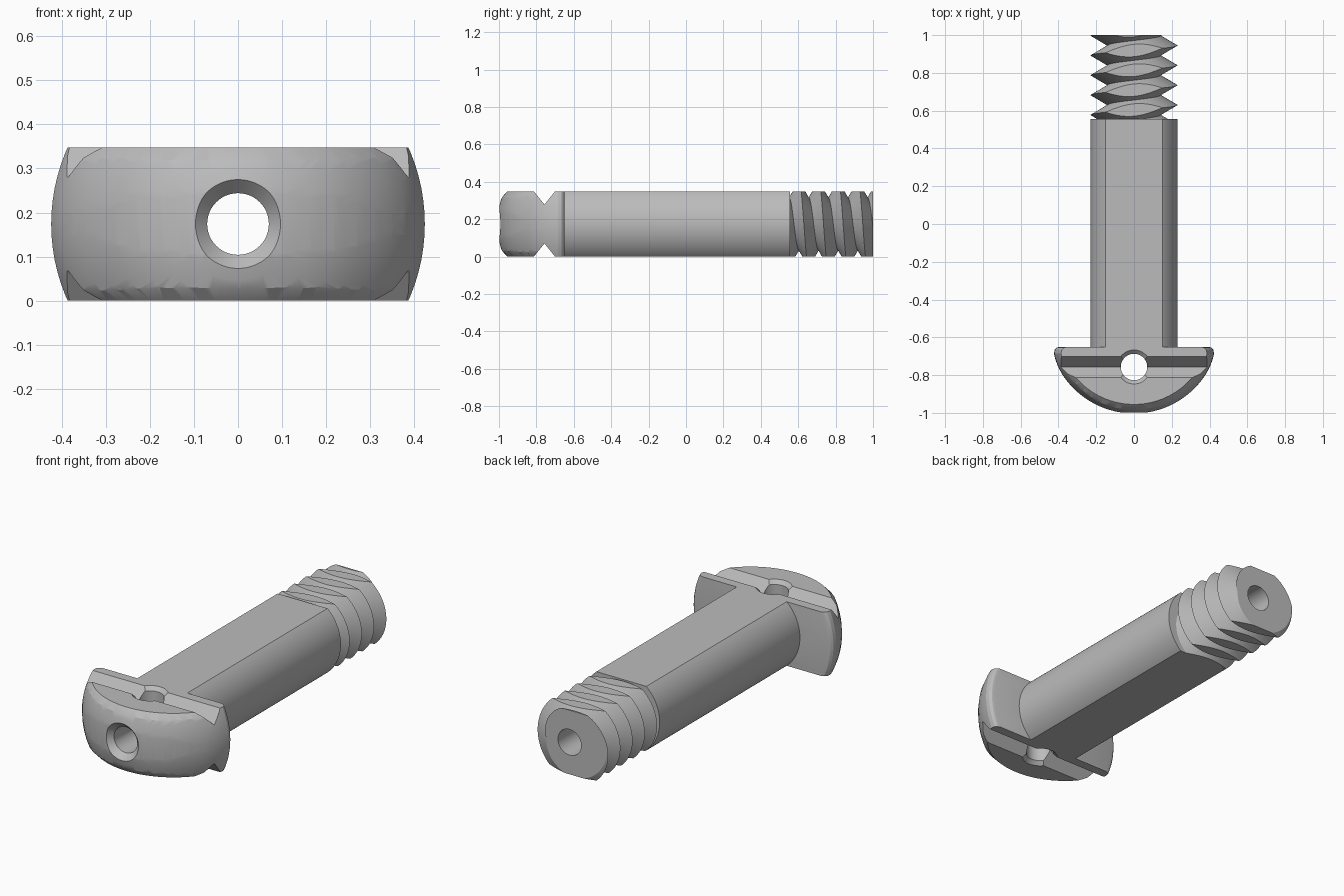
import bpy, bmesh, math

if "Cube" in bpy.data.objects:
    bpy.data.objects.remove(bpy.data.objects["Cube"])

HALF = 0.174          # half thickness between the two flats
HOLE_Y = -0.757       # groove and cross hole position

steel = bpy.data.materials.new("grey_steel")
steel.diffuse_color = (0.5, 0.5, 0.5, 1)
steel.use_nodes = True
steel.node_tree.nodes["Principled BSDF"].inputs["Base Color"].default_value = steel.diffuse_color


def make(name, bm):
    bmesh.ops.recalc_face_normals(bm, faces=bm.faces[:])
    me = bpy.data.meshes.new(name)
    bm.to_mesh(me)
    bm.free()
    ob = bpy.data.objects.new(name, me)
    bpy.context.collection.objects.link(ob)
    return ob


def loft(name, rings):
    """Closed solid through rings that have equal point counts."""
    bm = bmesh.new()
    vs = [[bm.verts.new(p) for p in ring] for ring in rings]
    n = len(vs[0])
    for a, b in zip(vs, vs[1:]):
        for i in range(n):
            j = (i + 1) % n
            bm.faces.new((a[i], a[j], b[j], b[i]))
    bm.faces.new(vs[0][::-1])
    bm.faces.new(vs[-1])
    return make(name, bm)


def turned(name, profile, n=64, axis="y", cy=0.0):
    """Solid of revolution from (radius, height) pairs."""
    ts = [2 * math.pi * i / n for i in range(n)]
    if axis == "y":
        rings = [[(r * math.cos(t), h, HALF + r * math.sin(t)) for t in ts] for r, h in profile]
    else:
        rings = [[(r * math.cos(t), cy + r * math.sin(t), h) for t in ts] for r, h in profile]
    return loft(name, rings)


def box(name, x, y0, y1, z0, z1):
    return loft(name, [[(-x, y0, z), (x, y0, z), (x, y1, z), (-x, y1, z)] for z in (z0, z1)])


def boolean(ob, cutter, op="DIFFERENCE"):
    m = ob.modifiers.new("cut", "BOOLEAN")
    m.operation, m.solver, m.object = op, "EXACT", cutter
    bpy.context.view_layer.objects.active = ob
    bpy.ops.object.modifier_apply(modifier=m.name)
    bpy.data.objects.remove(cutter)


def finish(ob):
    ob.data.materials.clear()
    ob.data.materials.append(steel)
    bpy.ops.object.select_all(action="DESELECT")
    ob.select_set(True)
    bpy.context.view_layer.objects.active = ob
    bpy.ops.object.shade_smooth_by_angle(angle=math.radians(25))


def bore():
    return turned("bore", [(0.07, -1.2), (0.07, 1.2)], 48)


# Head: turned dome, trimmed to two flats with a chamfer along the curved front
head = turned("head", [(0.09, -1.0), (0.127, -0.99), (0.18, -0.97), (0.23, -0.945), (0.275, -0.913),
                       (0.315, -0.877), (0.35, -0.838), (0.38, -0.797), (0.402, -0.755),
                       (0.417, -0.715), (0.424, -0.685), (0.42, -0.666), (0.41, -0.655),
                       (0.395, -0.65)], 96)


def outline(r, z):
    cy, n = -0.551, 48
    a = math.asin((cy - HOLE_Y) / r)
    arc = []
    for i in range(n + 1):
        t = math.pi + a + (math.pi - 2 * a) * i / n
        arc.append((r * math.cos(t), cy + r * math.sin(t), z))
    return arc + [(0.6, HOLE_Y, z), (0.6, -0.5, z), (-0.6, -0.5, z), (-0.6, HOLE_Y, z)]


boolean(head, loft("trim", [outline(0.404, 0), outline(0.452, 0.05),
                            outline(0.452, 2 * HALF - 0.05), outline(0.404, 2 * HALF)]), "INTERSECT")

# V grooves across both flats
for edge, s in ((2 * HALF, 1), (0, -1)):
    section = [(HOLE_Y - 0.08, edge + s * 0.03), (HOLE_Y, edge - s * 0.07), (HOLE_Y + 0.08, edge + s * 0.03)]
    boolean(head, loft("groove", [[(x, y, z) for y, z in section] for x in (-0.6, 0.6)]))

# Cross hole with chamfered mouths, then long bore with countersink
boolean(head, turned("cross_hole", [(0.11, -0.02), (0.07, 0.02), (0.07, 2 * HALF - 0.02),
                                    (0.11, 2 * HALF + 0.02)], 48, "z", HOLE_Y))
boolean(head, turned("countersink", [(0.123, -1.02), (0.07, -0.965), (0.07, -0.5)], 48))
finish(head)

# Shank: cylinder with two flats
shank = turned("shank", [(0.23, -0.65), (0.23, 0.555)], 96)
boolean(shank, box("flats", 0.5, -0.8, 0.8, 0, 2 * HALF), "INTERSECT")
boolean(shank, bore())
finish(shank)

# Thread: right-handed sharp helix, trimmed by the same flats and end planes
N, TURNS, PITCH, Y0 = 64, 8, 0.105, 0.3675
bm = bmesh.new()


def helix(r, shift, count):
    return [bm.verts.new((r * math.cos(2 * math.pi * i / N), Y0 + PITCH * (shift + i / N),
                          HALF - r * math.sin(2 * math.pi * i / N))) for i in range(count)]


root = helix(0.14, 0, N * (TURNS + 1) + 1)
crest = helix(0.23, 0.5, N * TURNS + 1)
for i in range(N * TURNS):
    bm.faces.new((root[i], root[i + 1], crest[i + 1], crest[i]))
    bm.faces.new((crest[i], crest[i + 1], root[i + N + 1], root[i + N]))
low = bm.verts.new((0, Y0 - 0.1, HALF))
high = bm.verts.new((0, Y0 + PITCH * (TURNS + 1) + 0.1, HALF))
for e in [e for e in bm.edges if e.is_boundary]:
    mid = (e.verts[0].co.y + e.verts[1].co.y) / 2
    bm.faces.new((e.verts[0], e.verts[1], low if mid < 0.75 else high))
thread = make("thread", bm)
boolean(thread, box("ends", 0.5, 0.555, 1.0, 0, 2 * HALF), "INTERSECT")
boolean(thread, bore())
finish(thread)
